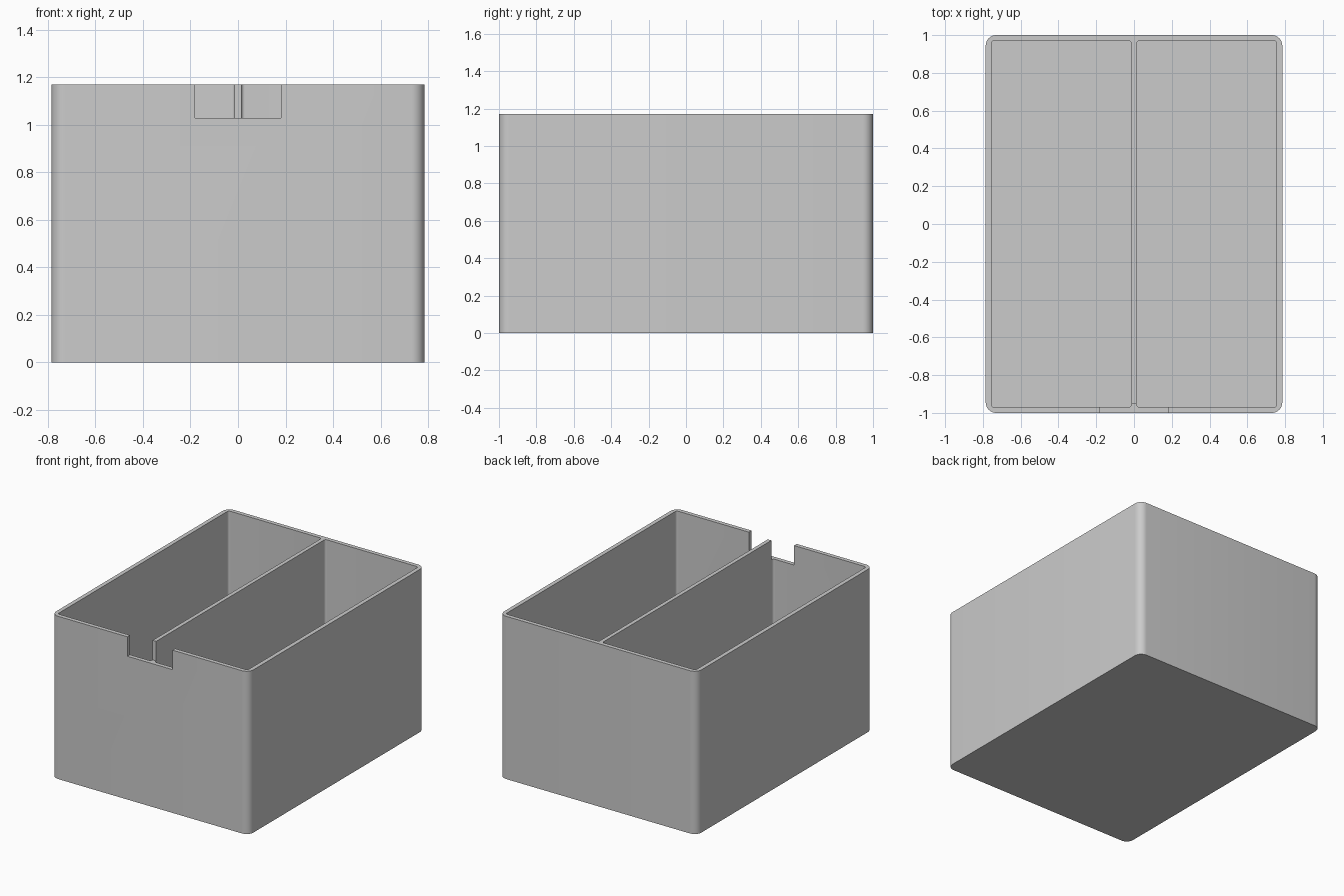
import bpy, bmesh
from math import radians

cube = bpy.data.objects.get("Cube")
if cube:
    bpy.data.objects.remove(cube, do_unlink=True)

HALF_X, HALF_Y, HEIGHT = 0.785, 1.0, 1.17
WALL, FLOOR, HALF_DIVIDER = 0.03, 0.03, 0.014

grey = bpy.data.materials.new("plain grey")
grey.use_nodes = True
colour = (0.6, 0.6, 0.6, 1)
grey.diffuse_color = colour
grey.node_tree.nodes["Principled BSDF"].inputs["Base Color"].default_value = colour


def block(name, low, high, radius=0):
    """Box between two corners, with optionally rounded upright edges."""
    bm = bmesh.new()
    bmesh.ops.create_cube(bm, size=1)
    for v in bm.verts:
        v.co = [h if c > 0 else l for c, l, h in zip(v.co, low, high)]
    if radius:
        upright = [e for e in bm.edges
                   if abs(e.verts[0].co.z - e.verts[1].co.z) > radius]
        bmesh.ops.bevel(bm, geom=upright, offset=radius, segments=8,
                        profile=0.5, affect='EDGES')
    mesh = bpy.data.meshes.new(name)
    bm.to_mesh(mesh)
    bm.free()
    mesh.materials.append(grey)
    obj = bpy.data.objects.new(name, mesh)
    bpy.context.collection.objects.link(obj)
    return obj


def cut(target, cutter):
    """Subtract the cutter from the target, then discard it."""
    cutter.hide_render = True
    mod = target.modifiers.new("cut", 'BOOLEAN')
    mod.operation, mod.solver, mod.object = 'DIFFERENCE', 'EXACT', cutter
    bpy.context.view_layer.objects.active = target
    bpy.ops.object.modifier_apply(modifier=mod.name)
    bpy.data.objects.remove(cutter, do_unlink=True)


# Outer shell with rounded corners
box = block("divided_box", (-HALF_X, -HALF_Y, 0), (HALF_X, HALF_Y, HEIGHT), 0.055)

# Two compartments, leaving the divider between them
inner_x, inner_y = HALF_X - WALL, HALF_Y - WALL
for x0, x1 in ((-inner_x, -HALF_DIVIDER), (HALF_DIVIDER, inner_x)):
    cut(box, block("compartment_cutter", (x0, -inner_y, FLOOR),
                   (x1, inner_y, HEIGHT + 0.1), 0.015))

# Front notch, which also trims the end of the divider
cut(box, block("notch_cutter", (-0.18, -HALF_Y - 0.1, 1.03),
               (0.18, -0.95, HEIGHT + 0.1)))

# Smooth corners, sharp rims
bpy.ops.object.select_all(action='DESELECT')
box.select_set(True)
bpy.context.view_layer.objects.active = box
bpy.ops.object.shade_smooth_by_angle(angle=radians(30))
